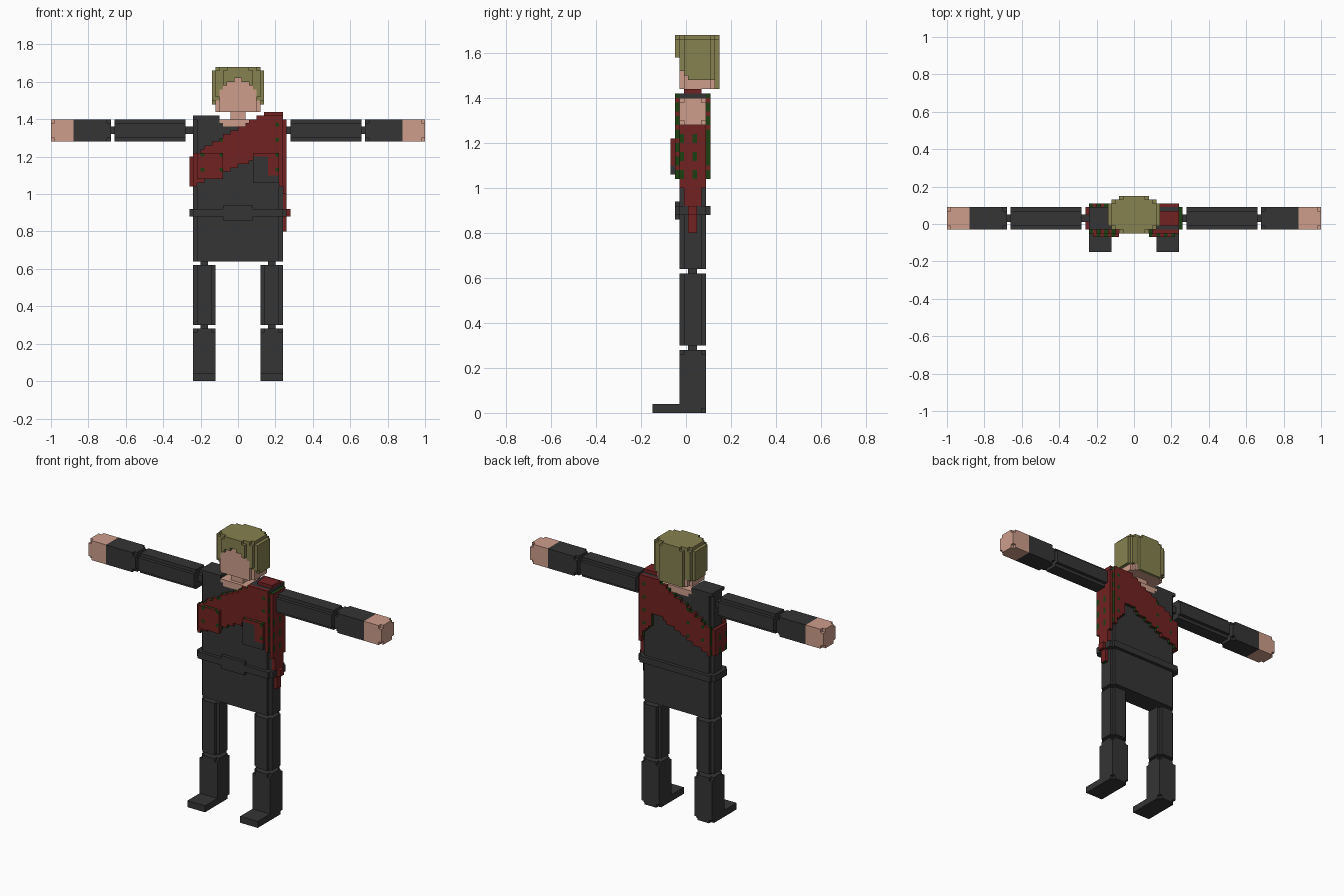
import bpy, bmesh
from itertools import product
from mathutils import Vector

if "Cube" in bpy.data.objects:
    bpy.data.objects.remove(bpy.data.objects["Cube"])

U = 0.02                       # block size
ORIGIN = Vector((0, -0.03, 0))

COLOURS = {
    "charcoal": (0.035, 0.035, 0.035),
    "skin": (0.62, 0.34, 0.26),
    "hair": (0.24, 0.22, 0.08),
    "red_cloth": (0.17, 0.016, 0.016),
    "green_cloth": (0.012, 0.05, 0.006),
}
MATS = {}
for name, rgb in COLOURS.items():
    MATS[name] = bpy.data.materials.new(name)
    MATS[name].diffuse_color = (*rgb, 1)
ORDER = list(COLOURS)

# the six sides of a block, each with its counter-clockwise corners
SIDES = {
    (1, 0, 0): ((1, 0, 0), (1, 1, 0), (1, 1, 1), (1, 0, 1)),
    (-1, 0, 0): ((0, 0, 0), (0, 0, 1), (0, 1, 1), (0, 1, 0)),
    (0, 1, 0): ((0, 1, 0), (0, 1, 1), (1, 1, 1), (1, 1, 0)),
    (0, -1, 0): ((0, 0, 0), (1, 0, 0), (1, 0, 1), (0, 0, 1)),
    (0, 0, 1): ((0, 0, 1), (1, 0, 1), (1, 1, 1), (0, 1, 1)),
    (0, 0, -1): ((0, 0, 0), (0, 1, 0), (1, 1, 0), (1, 0, 0)),
}


def block_part(name, cells, rule=None):
    """Skin a dict of {cell: colour}; rule may recolour a face by cell and normal."""
    bm = bmesh.new()
    verts = {}
    for cell, colour in cells.items():
        for n, corners in SIDES.items():
            if tuple(a + b for a, b in zip(cell, n)) in cells:
                continue
            ring = []
            for c in corners:
                p = tuple(a + b for a, b in zip(cell, c))
                if p not in verts:
                    verts[p] = bm.verts.new(Vector(p) * U + ORIGIN)
                ring.append(verts[p])
            face = bm.faces.new(ring)
            face.material_index = ORDER.index(rule(cell, n) if rule else colour)
    bmesh.ops.dissolve_limit(bm, angle_limit=0.01, verts=bm.verts[:],
                             edges=bm.edges[:], delimit={'MATERIAL'})
    bmesh.ops.triangulate(bm, faces=[f for f in bm.faces if len(f.verts) > 4])
    me = bpy.data.meshes.new(name)
    bm.to_mesh(me)
    bm.free()
    for m in ORDER:
        me.materials.append(MATS[m])
    ob = bpy.data.objects.new(name, me)
    bpy.context.collection.objects.link(ob)
    return ob


def box(x, y, z, colour="charcoal", notch=None):
    """Solid box of cells; notch 'x'/'z' trims long edges, 'c' trims only corners."""
    cells = {}
    for c in product(range(*x), range(*y), range(*z)):
        e = [v in (r[0], r[1] - 1) for v, r in zip(c, (x, y, z))]
        if (notch == 'x' and e[1] and e[2]) or (notch == 'z' and e[0] and e[1]) \
                or (notch == 'c' and all(e)):
            continue
        cells[c] = colour
    return cells


def flip(cells):
    return {(-1 - i, j, k): m for (i, j, k), m in cells.items()}


# ---- limbs, built on +x and mirrored
upper_arm = box((14, 33), (0, 6), (64, 70), notch='x')
upper_arm |= box((12, 14), (2, 4), (66, 68)) | box((33, 34), (2, 4), (66, 68))
forearm = {c: "skin" if c[0] >= 44 else m
           for c, m in box((34, 50), (0, 6), (64, 70), notch='c').items()}
thigh = box((6, 12), (0, 6), (15, 31), notch='z')
thigh |= box((8, 10), (2, 4), (14, 15)) | box((8, 10), (2, 4), (31, 32))
shin = box((6, 12), (0, 6), (0, 14), notch='c') | box((6, 12), (-6, 1), (0, 2))
for part, cells in (("upper_arm", upper_arm), ("forearm_and_hand", forearm),
                    ("thigh", thigh), ("shin_and_foot", shin)):
    block_part(part + "_left", cells)
    block_part(part + "_right", flip(cells))

# ---- torso with raised shoulders, neck and open collar
torso = box((-12, 12), (0, 6), (32, 70), notch='z')
shoulder = box((5, 12), (0, 6), (70, 71))
torso |= shoulder | flip(shoulder)
torso |= box((-4, 4), (0, 6), (68, 69), "skin")
torso |= box((-5, 5), (0, 6), (69, 70), "skin")
torso |= box((-2, 2), (1, 5), (70, 72), "skin")
block_part("torso", torso)

# ---- belt and buckle
belt = box((-13, 13), (-1, 7), (44, 46), notch='z')
belt |= box((-4, 4), (-1, 0), (43, 47))
block_part("belt", {c: m for c, m in belt.items() if c not in torso})

# ---- chest pocket left uncovered by the sash
pocket = {c: m for c, m in box((4, 11), (-2, 0), (53, 60)).items()
          if c[0] < 8 or c[2] < 55}
block_part("chest_pocket", pocket)


# ---- sash: diagonal band wrapped round the body, with a tail on the left side
def sash_range(i, j):
    x, y = (i + 0.5) * U, abs((j + 0.5) * U - 0.06)
    top = min(1.20 + (x + 0.26) * 0.58, 1.42)
    low = 1.03 + (x + 0.26) * 0.45
    if i == 12:
        top = 1.40
        low = 0.80 if y < 0.02 else 0.93 if y < 0.04 else 1.0 if y < 0.06 else 1.03
    elif x > 0.16:
        low = 1.14 - (x - 0.16) * 1.3
    elif x > 0.08:
        low = 1.20
    return round(low / U), round(top / U)


sash = {}
for i, j in product(range(-13, 13), range(-1, 7)):
    wraps = (i in (-13, 12)) + (j in (-1, 6))
    if wraps == 1:
        for k in range(*sash_range(i, j)):
            sash[i, j, k] = "red_cloth"
sash |= box((7, 12), (0, 6), (70, 71), "red_cloth")
sash |= box((7, 12), (1, 5), (71, 72), "red_cloth")
sash |= box((-11, -4), (-2, -1), (54, 61), "red_cloth")
sash |= box((8, 11), (-2, -1), (55, 61), "red_cloth")
sash |= box((4, 8), (-2, -1), (60, 61), "red_cloth")
sash |= box((13, 14), (2, 4), (44, 46), "red_cloth")


def plaid(cell, n):
    i, j, k = cell
    if n[0]:
        green = j % 3 == 0 and k % 4 < 2 and 50 < k < 64 or (j in (-1, 6) and k % 3 > 0)
    elif n[1]:
        green = i % 5 == 0 and k % 4 < 1 and (i < -4 or i > 9)
    else:
        green = i % 2 == 0 and k < 70
    return "green_cloth" if green else "red_cloth"


block_part("sash", sash, plaid)

# ---- head: skin core with a stepped cap of hair
HAIR_W = dict(zip(range(-1, 9), (4, 6, 7, 7, 7, 7, 7, 7, 6, 4)))
FRINGE = (81, 80, 80, 79, 78, 76, 74)
head = {}
for i, j, k in product(range(-7, 7), range(-1, 9), range(72, 84)):
    a = i if i >= 0 else -1 - i
    skin_w = 5 if j in (0, 7) else 6
    if 0 <= j <= 7 and a < skin_w and k < 82:
        skin = True
    else:
        skin = False
    if j < 1:
        low = max(FRINGE[a], 79 if j < 0 else 0)
    else:
        low = {1: 75, 8: 72}.get(j, 74)
    crown = 1 if k == 83 else 0
    if a < HAIR_W[j] - crown and k >= low and not (skin and k < 81 and a < skin_w - 1 and j > 0):
        head[i, j, k] = "hair"
    elif skin:
        head[i, j, k] = "skin"
block_part("head_and_hair", head)

for m in bpy.data.materials:
    if m.users and not m.is_grease_pencil:
        m.use_nodes = True
        m.node_tree.nodes["Principled BSDF"].inputs["Base Color"].default_value = m.diffuse_color
